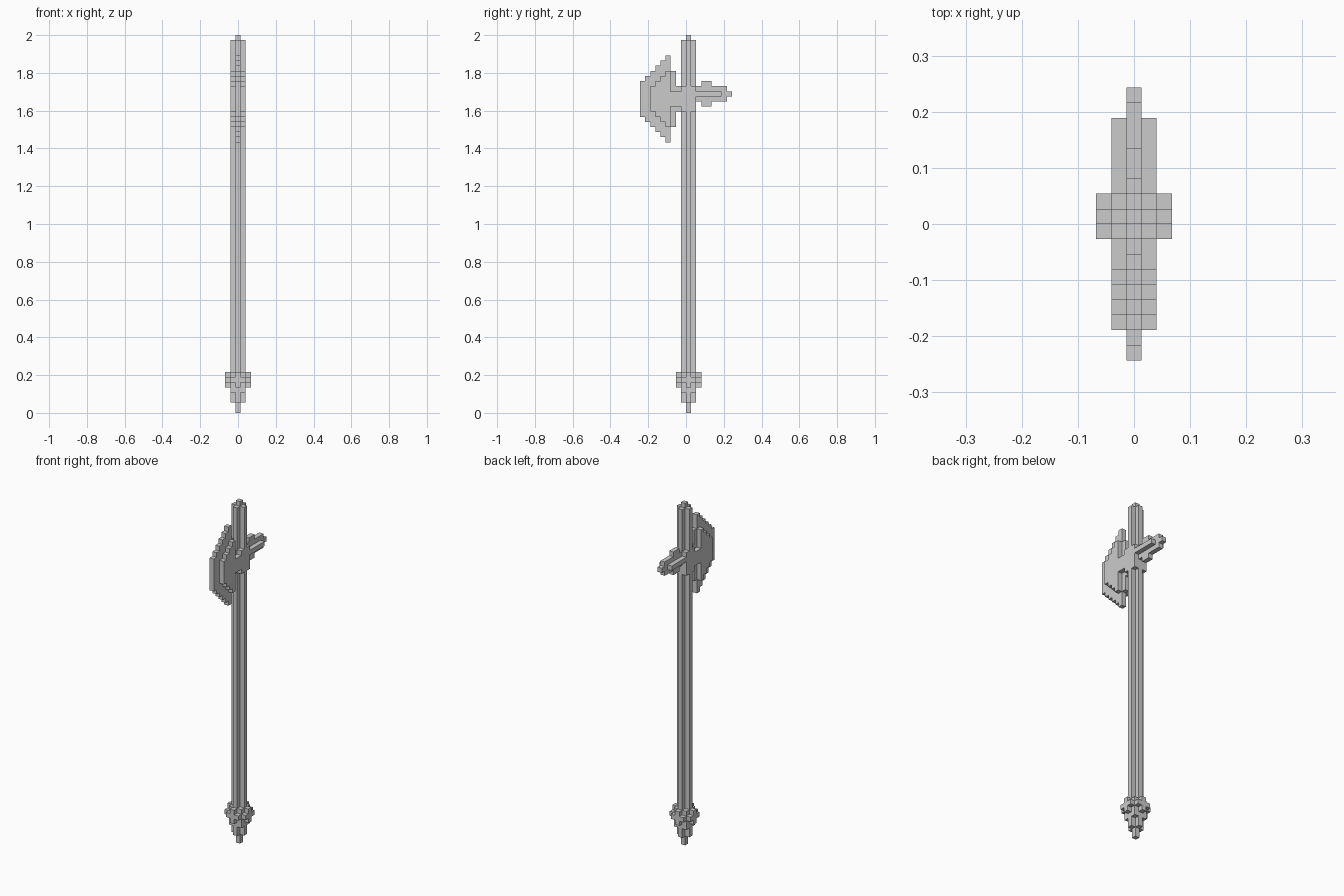
import bpy, bmesh, math
from mathutils import Vector

if "Cube" in bpy.data.objects:
    bpy.data.objects.remove(bpy.data.objects["Cube"])

V = 2 / 74            # voxel size: the model is 74 voxels tall
DIRS = [Vector(d) for d in ((1, 0, 0), (-1, 0, 0), (0, 1, 0), (0, -1, 0), (0, 0, 1), (0, 0, -1))]
CY = 9                # shaft column along y (18 columns in total)


def block(x, cols, rows):
    """Voxels with |x| <= x and inclusive y column and z row ranges."""
    return {(i, j, k) for i in range(-x, x + 1)
            for j in range(cols[0], cols[1] + 1)
            for k in range(rows[0], rows[1] + 1)}


def plus(rows):
    return block(1, (CY, CY), rows) | block(0, (CY - 1, CY + 1), rows)


def around(x, y, rows):
    return block(x, (CY - y, CY + y), rows)


# Shaft: plus-shaped pole with pointed top and a solid collar at the head
shaft = plus((8, 72)) | block(0, (CY, CY), (73, 73)) | around(1, 1, (59, 63))

# Pommel: rounded knob above a tapering spike
pommel = around(1, 1, (4, 7)) | around(2, 1, (6, 6)) | around(1, 2, (6, 6))
pommel |= around(2, 0, (5, 7)) | around(0, 2, (5, 7))
pommel |= plus((2, 3)) | block(0, (CY, CY), (0, 1))

# Axe blade: thin stepped edge, thicker stepped cheek, neck to the shaft
blade = set()
for c in range(6):
    blade |= block(0, (c, c), (58 - c, 64 + c))
for c in range(4):
    blade |= block(1, (c + 2, c + 2), (59 - c, 63 + c))
blade |= block(0, (6, 6), (56, 66)) | block(0, (6, 7), (59, 63)) | block(1, (6, 7), (60, 62))

# Back spike: thin bar with barbs, raised ribs and a tip
spike = block(0, (11, 16), (61, 63)) | block(0, (12, 13), (60, 64))
spike |= block(0, (17, 17), (62, 62)) | block(1, (11, 15), (62, 62))

parts = {"shaft": shaft, "pommel": pommel, "axe_blade": blade, "back_spike": spike}
everything = set().union(*parts.values())


def build(name, cells):
    """Skin the exposed sides of the voxels and merge coplanar faces."""
    bm = bmesh.new()
    verts = {}
    for cell in sorted(cells):
        c = Vector(cell)
        for d in DIRS:
            if tuple(int(a) for a in c + d) in everything:
                continue
            u = Vector((d.y, d.z, d.x))
            w = d.cross(u)
            ring = []
            for a, b in ((-1, -1), (1, -1), (1, 1), (-1, 1)):
                p = c + (d + u * a + w * b) / 2
                key = tuple(round(t * 2) for t in p)
                if key not in verts:
                    verts[key] = bm.verts.new((p.x * V, (p.y + 0.5 - 9) * V, (p.z + 0.5) * V))
                ring.append(verts[key])
            bm.faces.new(ring)
    bmesh.ops.dissolve_limit(bm, angle_limit=math.radians(1), verts=bm.verts, edges=bm.edges)
    me = bpy.data.meshes.new(name)
    bm.to_mesh(me)
    bm.free()
    bpy.context.collection.objects.link(bpy.data.objects.new(name, me))


for name, cells in parts.items():
    build(name, cells)
